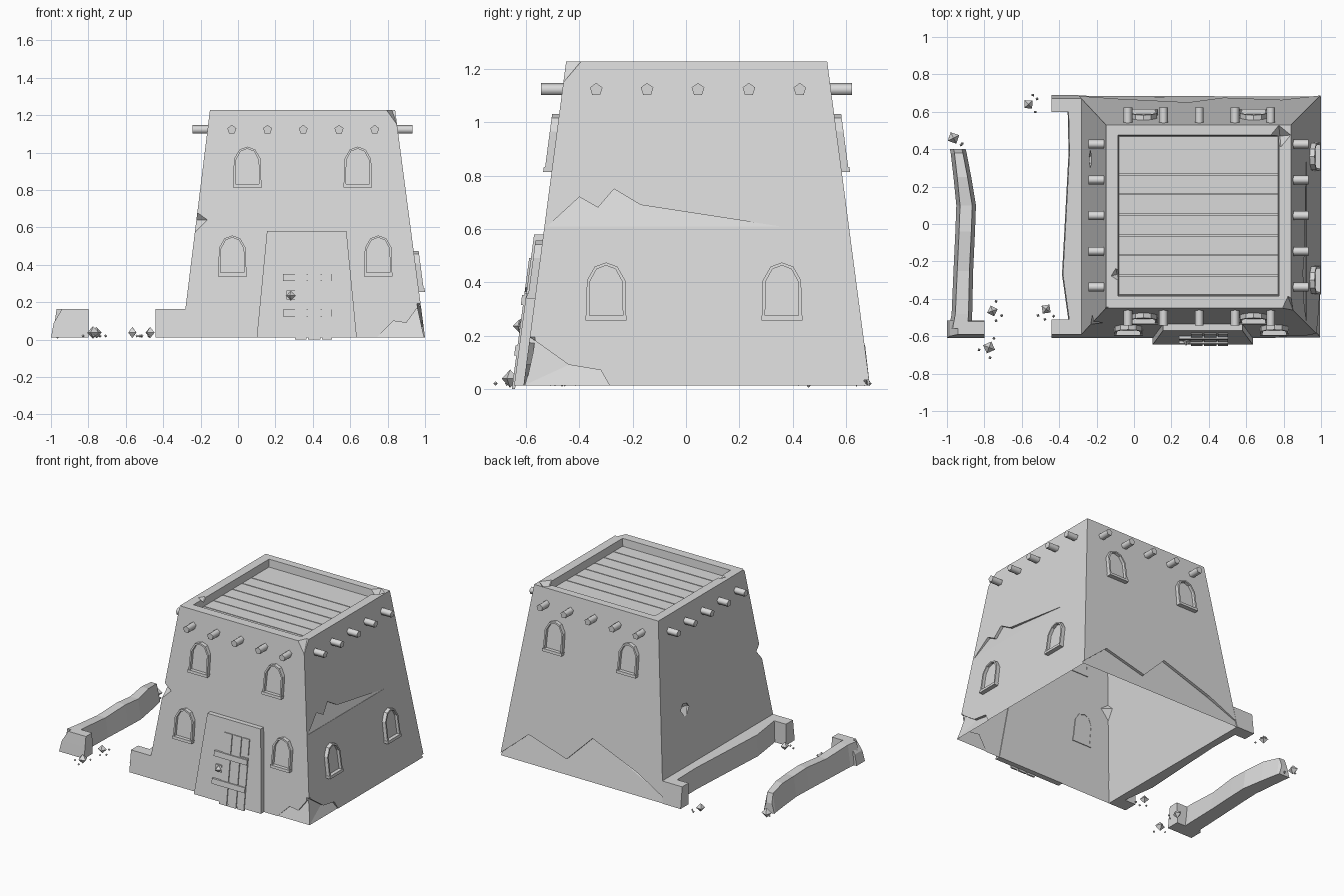
import bpy, bmesh, math, random
from mathutils import Matrix

random.seed(4)
cube = bpy.data.objects.get("Cube")
if cube:
    bpy.data.objects.remove(cube, do_unlink=True)

clay = bpy.data.materials.new("pale_grey_clay")
clay.use_nodes = True
GREY = (0.7, 0.7, 0.7, 1)
clay.diffuse_color = GREY
clay.node_tree.nodes["Principled BSDF"].inputs["Base Color"].default_value = GREY


def finish(name, bm, smooth=False):
    me = bpy.data.meshes.new(name)
    bm.to_mesh(me)
    bm.free()
    me.materials.append(clay)
    ob = bpy.data.objects.new(name, me)
    bpy.context.collection.objects.link(ob)
    if smooth:
        bpy.context.view_layer.objects.active = ob
        ob.select_set(True)
        bpy.ops.object.shade_smooth_by_angle(angle=math.radians(80))
        ob.select_set(False)
    return ob


def loft(name, rings, caps=True, smooth=False):
    """Skin a row of equal-length rings; without caps the row closes on itself."""
    bm = bmesh.new()
    loops = [[bm.verts.new(p) for p in ring] for ring in rings]
    pairs = list(zip(loops, loops[1:]))
    if caps:
        bm.faces.new(loops[0])
        bm.faces.new(loops[-1])
    else:
        pairs.append((loops[-1], loops[0]))
    for a, b in pairs:
        for i in range(len(a)):
            j = (i + 1) % len(a)
            bm.faces.new((a[i], a[j], b[j], b[i]))
    bmesh.ops.recalc_face_normals(bm, faces=bm.faces)
    return finish(name, bm, smooth)


def rect(x0, x1, y0, y1, z):
    return [(x0, y0, z), (x1, y0, z), (x1, y1, z), (x0, y1, z)]


def stone(name, at, r):
    bm = bmesh.new()
    bmesh.ops.create_uvsphere(bm, u_segments=4, v_segments=2, radius=r)
    spin = Matrix.Rotation(random.uniform(0, 1.5), 4, "Z")
    bmesh.ops.transform(bm, matrix=Matrix.Translation(at) @ spin, verts=bm.verts)
    return finish(name, bm)


# Each leaning wall: outward direction, foot distance, inward lean per unit height
BASE = 0.012
WALLS = {"front": ((0, -1), 0.61, 0.132), "back": ((0, 1), 0.69, 0.132),
         "right": ((1, 0), 1.00, 0.132), "left": ((-1, 0), 0.30, 0.124)}


def on_wall(side, u, z, out=0.0):
    """u runs along the wall in world x or y, z is height, out is distance from the wall."""
    (nx, ny), foot, lean = WALLS[side]
    d = foot - lean * (z - BASE) + out
    return (nx * d, u, z) if nx else (u, ny * d, z)


def slab(name, side, pts, d0, d1):
    return loft(name, [[on_wall(side, u, z, d) for u, z in pts] for d in (d0, d1)])


def oblong(u0, u1, z0, z1):
    return [(u0, z0), (u1, z0), (u1, z1), (u0, z1)]


# Tower with a sunken roof
TOP, FLOOR = 1.228, 1.165
body = loft("tower_walls", [
    rect(-0.30, 1.00, -0.61, 0.69, BASE),
    rect(-0.15, 0.84, -0.45, 0.53, TOP),
    rect(-0.085, 0.775, -0.385, 0.475, TOP),
    rect(-0.08, 0.77, -0.38, 0.47, FLOOR)])

# Flaked plaster, deepest along the broken upper edge
FLAKES = [
    ("right", [(-0.52, 0.61), (-0.40, 0.72), (-0.33, 0.68), (-0.27, 0.75), (-0.17, 0.69), (0.35, 0.61)]),
    ("right", [(-0.70, 0.0), (-0.70, 0.25), (-0.58, 0.19), (-0.44, 0.09), (-0.32, 0.07), (-0.28, 0.0)]),
    ("front", [(0.73, 0.0), (0.83, 0.10), (0.90, 0.09), (0.98, 0.20), (1.10, 0.25), (1.10, 0.0)]),
    ("back", [(1.10, 0.0), (1.0, 0.03), (0.79, 0.21), (0.48, 0.12), (0.29, 0.31), (-0.08, 0.17), (-0.40, 0.0)])]
cutters = []
for side, pts in FLAKES:
    low = min(z for _, z in pts)
    deep = [on_wall(side, u, z, -0.002 if z == low else -0.02) for u, z in pts]
    cutters.append(loft("flake_cutter", [deep, [on_wall(side, u, z, 0.06) for u, z in pts]]))

# Chips knocked from corners, edges and the parapet
CHIPS = [((0.85, -0.46, 1.235), 0.085), ((-0.24, -0.55, 0.64), 0.09), ((-0.25, 0.35, 0.55), 0.065),
         ((-0.09, -0.27, 1.23), 0.035), ((0.78, 0.47, 1.23), 0.06), ((-0.16, -0.46, 1.25), 0.05)]
for at, r in CHIPS:
    cutters.append(stone("chip_cutter", at, r))
bpy.context.view_layer.objects.active = body
for cutter in cutters:
    mod = body.modifiers.new("cut", "BOOLEAN")
    mod.operation, mod.solver, mod.object = "DIFFERENCE", "EXACT", cutter
    bpy.ops.object.modifier_apply(modifier=mod.name)
    bpy.data.objects.remove(cutter, do_unlink=True)

# Open the underside so the tower is a thin shell
bm = bmesh.new()
bm.from_mesh(body.data)
under = [f for f in bm.faces if all(v.co.z < BASE + 0.002 for v in f.verts)]
bmesh.ops.delete(bm, geom=under, context="FACES")
bm.to_mesh(body.data)
bm.free()

# Roof planks
seams = [-0.38, -0.275, -0.165, -0.06, 0.05, 0.16, 0.265, 0.47]
for a, b in zip(seams, seams[1:]):
    loft("roof_plank", [rect(-0.08, 0.77, a + 0.003, b - 0.003, z) for z in (FLOOR - 0.005, FLOOR + 0.01)])

# Five-sided beam ends under the parapet
for side, ((nx, ny), foot, lean) in WALLS.items():
    first = -0.337 if nx else -0.033
    d = foot - lean * 1.11
    for i in range(5):
        u = first + 0.191 * i
        angles = [math.tau * k / 5 for k in range(5)]
        ring = [(u + 0.025 * math.sin(a), 1.123 + 0.025 * math.cos(a)) for a in angles]
        ends = [[(nx * e, p, q) if nx else (p, ny * e, q) for p, q in ring] for e in (d - 0.01, d + 0.08)]
        loft(side + "_beam", ends, smooth=True)

# Arched windows
ARCH = [(-0.075, 0.0), (0.075, 0.0), (0.072, 0.145), (0.042, 0.197), (0.0, 0.212),
        (-0.042, 0.197), (-0.072, 0.145)]


def window(side, u, z):
    outer = [(u + a, z + b) for a, b in ARCH]
    inner = [(u + a * 0.84, z + 0.012 + b * 0.89) for a, b in ARCH]
    rings = [(outer, -0.005), (outer, 0.027), (inner, 0.027), (inner, -0.005)]
    loft(side + "_window_frame", [[on_wall(side, p, q, d) for p, q in r] for r, d in rings], caps=False)
    slab(side + "_window_sill", side, oblong(u - 0.077, u + 0.077, z - 0.006, z + 0.013), -0.005, 0.032)
    slab(side + "_window_pane", side, inner, -0.003, 0.006)


for u in (0.05, 0.64):
    window("front", u, 0.82)
    window("back", u, 0.82)
for u in (-0.03, 0.75):
    window("front", u, 0.345)
for u in (-0.30, 0.36):
    window("right", u, 0.262)

# Door surround, planks, cross bars and lock
slab("door_surround", "front", [(0.10, BASE), (0.635, BASE), (0.58, 0.58), (0.155, 0.58)], -0.005, 0.035)
for u0, u1, top in ((0.305, 0.365, 0.49), (0.375, 0.44, 0.49), (0.45, 0.503, 0.36)):
    slab("door_plank", "front", oblong(u0, u1, 0.0, top), 0.03, 0.042)
slab("broken_door_plank", "front", [(0.45, 0.365), (0.503, 0.38), (0.503, 0.49), (0.45, 0.49)], 0.03, 0.042)
for z in (0.125, 0.315):
    slab("door_bar", "front", oblong(0.24, 0.503, z, z + 0.037), 0.03, 0.05)
slab("lock_plate", "front", oblong(0.258, 0.305, 0.215, 0.262), 0.03, 0.045)
stone("lock_knob", on_wall("front", 0.282, 0.235, 0.045), 0.025)

# Low ledge hugging the left side, with a stub at each end
H = 0.165
ledge = [(-0.52, -0.35), (-0.27, -0.385), (0.1, -0.365), (0.38, -0.35), (0.62, -0.355)]
loft("ledge", [[(x, y, BASE), (x + 0.005, y, H), (-0.28, y, H), (-0.298, y, BASE)] for y, x in ledge])
loft("front_stub", [rect(-0.44, -0.298, -0.61, -0.51, BASE), rect(-0.44, -0.28, -0.59, -0.51, H)])
loft("back_stub", [rect(-0.44, -0.298, 0.60, 0.69, BASE), rect(-0.44, -0.28, 0.60, 0.672, H)])

# Free-standing broken wall: y, left x, right x, height
BROKEN = [(-0.56, -0.99, -0.87, 0.165), (-0.48, -0.975, -0.865, 0.165), (-0.25, -0.965, -0.86, 0.15),
          (-0.04, -0.955, -0.85, 0.165), (0.10, -0.95, -0.845, 0.155), (0.25, -0.965, -0.87, 0.165),
          (0.38, -0.98, -0.895, 0.145), (0.40, -0.985, -0.90, 0.08)]
loft("broken_wall", [[(a, y, BASE), (a + 0.02, y, h), (b - 0.02, y, h), (b, y, BASE)] for y, a, b, h in BROKEN])
loft("broken_wall_end", [rect(-1.0, -0.80, -0.61, -0.515, BASE), rect(-0.985, -0.80, -0.60, -0.515, 0.09),
                         rect(-0.94, -0.80, -0.59, -0.52, H)])

# Rubble with crumbs
for x, y, r in ((-0.775, -0.66, 0.034), (-0.757, -0.465, 0.03), (-0.47, -0.455, 0.03),
                (-0.565, 0.64, 0.03), (-0.965, 0.46, 0.034)):
    stone("rubble", (x, y, 0.038), r)
    for k in range(3):
        a = random.uniform(0, math.tau)
        stone("crumb", (max(-0.985, x + 0.055 * math.cos(a)), y + 0.055 * math.sin(a), 0.02), 0.009)
